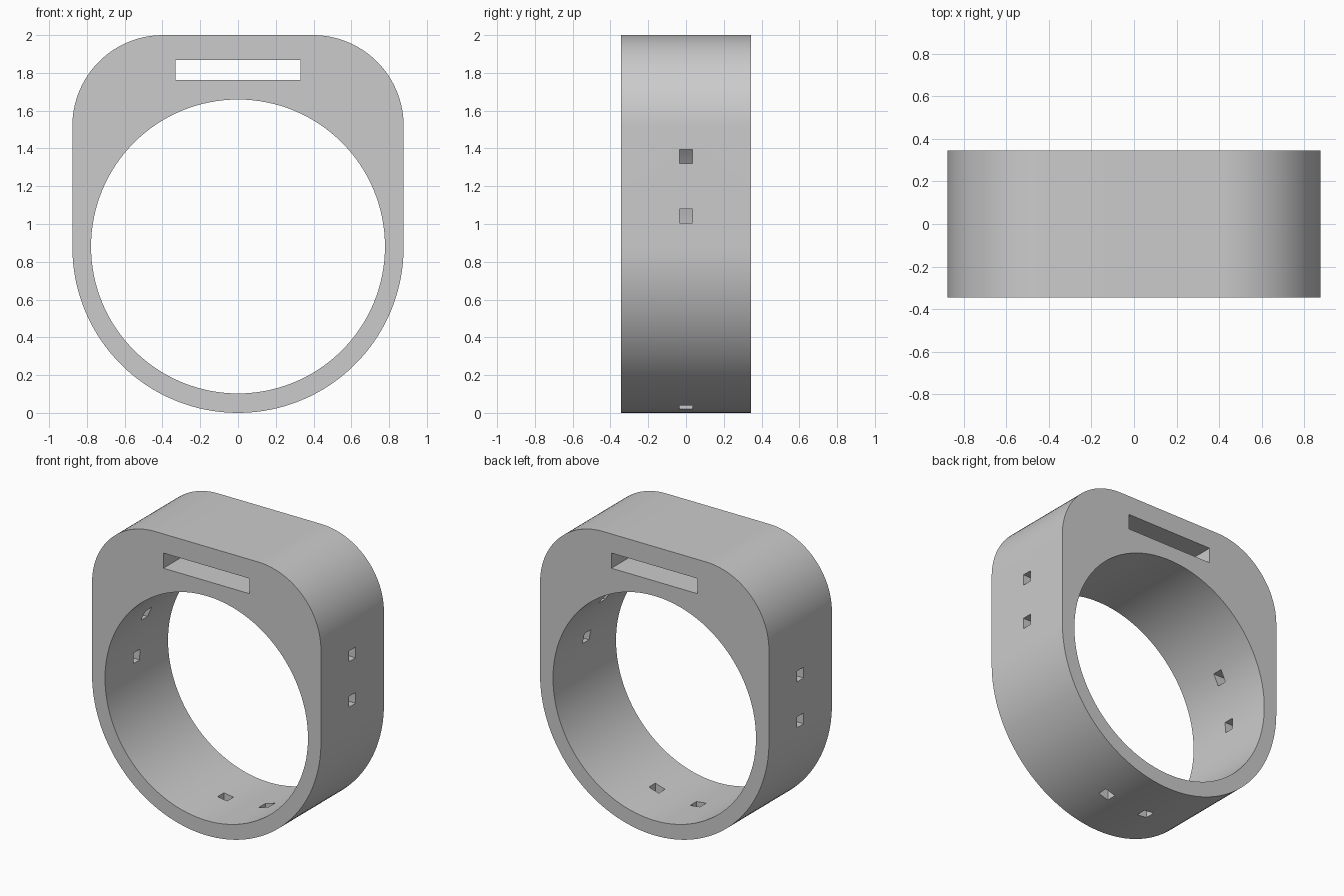
import bpy, bmesh
from math import sin, cos, pi

cube = bpy.data.objects.get("Cube")
if cube:
    bpy.data.objects.remove(cube, do_unlink=True)

HALF_W, HEIGHT, DEPTH = 0.877, 2.0, 0.69
CORNER = 0.48
BORE_R, BORE_Z = 0.778, 0.881

grey = bpy.data.materials.new("plain grey")
grey.use_nodes = True
grey.diffuse_color = (0.6, 0.6, 0.6, 1)
grey.node_tree.nodes["Principled BSDF"].inputs["Base Color"].default_value = (0.6, 0.6, 0.6, 1)


def arc(cx, cz, r, start, end, n):
    """Points of an arc, both ends included."""
    angles = [start + (end - start) * i / n for i in range(n + 1)]
    return [(cx + r * cos(a), cz + r * sin(a)) for a in angles]


def prism(name, points, depth):
    """Extrude an x-z profile along y, centred on y = 0."""
    bm = bmesh.new()
    face = bm.faces.new([bm.verts.new((x, -depth / 2, z)) for x, z in points])
    grown = bmesh.ops.extrude_face_region(bm, geom=[face])["geom"]
    verts = [g for g in grown if isinstance(g, bmesh.types.BMVert)]
    bmesh.ops.translate(bm, verts=verts, vec=(0, depth, 0))
    bmesh.ops.recalc_face_normals(bm, faces=bm.faces)
    mesh = bpy.data.meshes.new(name)
    bm.to_mesh(mesh)
    bm.free()
    mesh.materials.append(grey)
    obj = bpy.data.objects.new(name, mesh)
    bpy.context.collection.objects.link(obj)
    return obj


def box(name, cx, cz, w, h, depth):
    x, z = w / 2, h / 2
    return prism(name, [(cx - x, cz - z), (cx + x, cz - z), (cx + x, cz + z), (cx - x, cz + z)], depth)


# Band body: round below, rounded corners above
top_x, top_z = HALF_W - CORNER, HEIGHT - CORNER
outline = (arc(0, HALF_W, HALF_W, pi, 2 * pi, 64)
           + arc(top_x, top_z, CORNER, 0, pi / 2, 24)
           + arc(-top_x, top_z, CORNER, pi / 2, pi, 24))
band = prism("ring_band", outline, DEPTH)

# Finger bore and top slot
cutters = [prism("bore_cutter", arc(0, BORE_Z, BORE_R, 0, 2 * pi, 128)[:-1], 1),
           box("slot_cutter", 0, 1.815, 0.66, 0.105, 1)]

# Small square holes, two on each side and two below
HOLE, WIDE = 0.075, 0.07
for z in (1.357, 1.042):
    cutters.append(box("left_hole_cutter", 0.75, z, 0.6, HOLE, WIDE))
for z in (1.217, 0.90):
    cutters.append(box("right_hole_cutter", -0.75, z, 0.6, HOLE, WIDE))
for x in (0.222, -0.095):
    cutters.append(box("bottom_hole_cutter", x, 0.1, HOLE, 0.4, WIDE))

bpy.ops.object.select_all(action='DESELECT')
band.select_set(True)
bpy.context.view_layer.objects.active = band
for cutter in cutters:
    cutter.hide_render = True
    mod = band.modifiers.new("cut", 'BOOLEAN')
    mod.operation = 'DIFFERENCE'
    mod.solver = 'EXACT'
    mod.object = cutter
    bpy.ops.object.modifier_apply(modifier=mod.name)
    bpy.data.objects.remove(cutter, do_unlink=True)

bpy.ops.object.shade_smooth_by_angle(angle=pi / 6)
